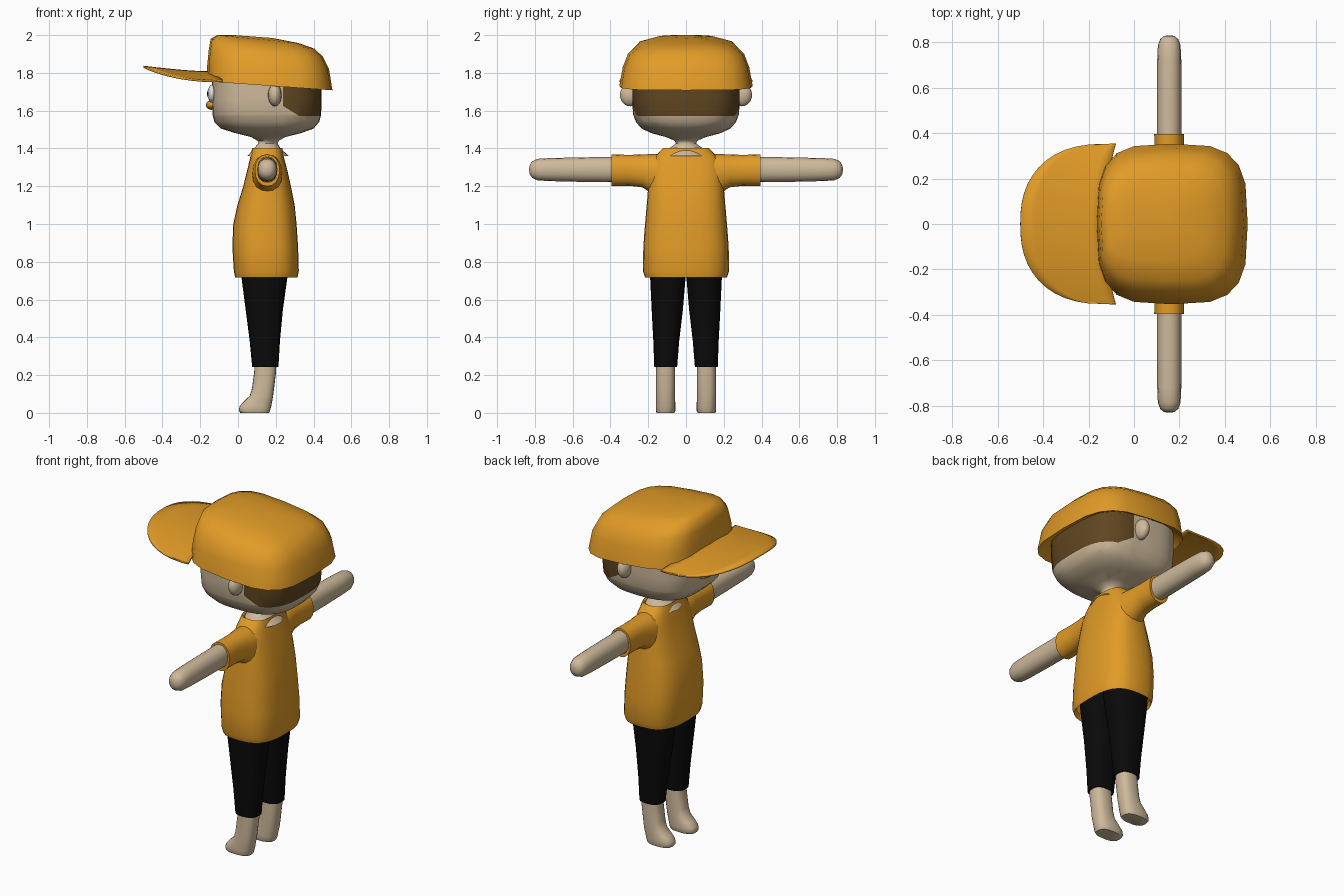
import bpy, bmesh, math
from mathutils import Vector

if "Cube" in bpy.data.objects:
    bpy.data.objects.remove(bpy.data.objects["Cube"])


def material(name, rgb):
    m = bpy.data.materials.new(name)
    m.diffuse_color = (*rgb, 1)
    m.use_nodes = True
    m.node_tree.nodes["Principled BSDF"].inputs["Base Color"].default_value = m.diffuse_color
    return m


SKIN = material("skin", (0.62, 0.49, 0.33))
ORANGE = material("orange cloth", (0.76, 0.33, 0.02))
HAIR = material("brown hair", (0.12, 0.062, 0.015))
BLACK = material("black", (0.003, 0.003, 0.003))
WHITE = material("eye white", (0.75, 0.75, 0.75))


def unit_ring(n, e):
    """Points of a superellipse with half sizes of 1."""
    pts = []
    for i in range(n):
        a = 2 * math.pi * i / n
        c, s = math.cos(a), math.sin(a)
        pts.append((math.copysign(abs(c) ** (2 / e), c),
                    math.copysign(abs(s) ** (2 / e), s)))
    return pts


def flat_ring(x0, x1, y0, y1, zf, zb=None, n=24, e=2.6):
    """Horizontal ring, z running from zf at the face side to zb at the back."""
    zb = zf if zb is None else zb
    cx, rx, cy, ry = (x0 + x1) / 2, (x1 - x0) / 2, (y0 + y1) / 2, (y1 - y0) / 2
    return [Vector((cx + rx * u, cy + ry * v, zf + (zb - zf) * (u + 1) / 2))
            for u, v in unit_ring(n, e)]


def side_ring(y, cx, cz, rx, rz, n=16, e=2.2):
    """Upright ring across the arm direction."""
    return [Vector((cx + rx * u, y, cz + rz * v)) for u, v in unit_ring(n, e)]


def finish(name, bm, mats, angle=45, mirror=False):
    bmesh.ops.recalc_face_normals(bm, faces=bm.faces)
    me = bpy.data.meshes.new(name)
    bm.to_mesh(me)
    bm.free()
    for m in mats:
        me.materials.append(m)
    ob = bpy.data.objects.new(name, me)
    bpy.context.collection.objects.link(ob)
    bpy.ops.object.select_all(action='DESELECT')
    ob.select_set(True)
    bpy.context.view_layer.objects.active = ob
    bpy.ops.object.shade_smooth_by_angle(angle=math.radians(angle))
    if mirror:
        mod = ob.modifiers.new("mirror", 'MIRROR')
        mod.use_axis = (False, True, False)
        mod.use_mirror_merge = False
    return ob


def loft(rings, cap_start=False, cap_end=False):
    bm = bmesh.new()
    loops = [[bm.verts.new(p) for p in r] for r in rings]
    n = len(loops[0])
    for a, b in zip(loops, loops[1:]):
        for i in range(n):
            bm.faces.new((a[i], a[(i + 1) % n], b[(i + 1) % n], b[i]))
    if cap_start:
        bm.faces.new(loops[0])
    if cap_end:
        bm.faces.new(loops[-1])
    return bm


def ellipsoid(name, centre, radii, mat, mirror=False):
    bm = bmesh.new()
    bmesh.ops.create_uvsphere(bm, u_segments=16, v_segments=10, radius=1)
    for v in bm.verts:
        v.co = Vector(c + r * k for c, r, k in zip(centre, radii, v.co))
    finish(name, bm, [mat], 80, mirror)


# Head and neck in one skin, with the hair cut into its back
head = [(0.05, 0.27, 0.115, 1.36, 2), (0.085, 0.225, 0.09, 1.40, 2),
        (0.105, 0.21, 0.055, 1.425, 2), (0.105, 0.215, 0.058, 1.44, 2),
        (0.07, 0.25, 0.105, 1.46, 2.2), (-0.01, 0.33, 0.18, 1.48, 2.5),
        (-0.09, 0.40, 0.235, 1.505, 2.8), (-0.125, 0.43, 0.265, 1.54, 3),
        (-0.135, 0.44, 0.28, 1.58, 3.2), (-0.138, 0.443, 0.286, 1.66, 3.3),
        (-0.138, 0.443, 0.286, 1.80, 3.3)]
bm = loft([flat_ring(x0, x1, -r, r, z, n=32, e=e) for x0, x1, r, z, e in head],
          cap_end=True)
cuts = [(Vector((0.237, 0, 1.7)), Vector((1, 0, 0))),
        (Vector((0.237, 0, 1.625)), Vector((0.05, 0, 0.083)).normalized()),
        (Vector((0.3, 0, 1.572)), Vector((0, 0, 1)))]
for co, no in cuts:
    bmesh.ops.bisect_plane(bm, geom=bm.verts[:] + bm.edges[:] + bm.faces[:],
                           plane_co=co, plane_no=no, dist=1e-5)
for f in bm.faces:
    mid = f.calc_center_median()
    f.material_index = int(all((mid - co).dot(no) > 0 for co, no in cuts))
finish("head", bm, [SKIN, HAIR], 60)

# Ears and face details
ellipsoid("ear", (0.195, 0.295, 1.683), (0.036, 0.055, 0.06), SKIN, True)
ellipsoid("eye", (-0.138, 0.10, 1.69), (0.022, 0.055, 0.048), WHITE, True)
ellipsoid("pupil", (-0.154, 0.09, 1.69), (0.01, 0.02, 0.022), BLACK, True)
ellipsoid("mouth", (-0.14, 0, 1.63), (0.03, 0.07, 0.026), ORANGE)

# Cap crown, its rim turned in towards the head
crown = [(-0.12, 0.43, 0.285, 1.80, 1.75), (-0.165, 0.50, 0.353, 1.755, 1.708),
         (-0.163, 0.482, 0.335, 1.84, 1.82), (-0.155, 0.45, 0.307, 1.92, 1.885),
         (-0.145, 0.405, 0.25, 1.98, 1.928), (-0.11, 0.32, 0.16, 2.0, 1.958),
         (-0.02, 0.18, 0.06, 2.0, 1.985)]
bm = loft([flat_ring(x0, x1, -r, r, zf, zb, n=20, e=3.4)
           for x0, x1, r, zf, zb in crown], cap_end=True)
finish("cap_crown", bm, [ORANGE], 60)

# Curved cap brim
bm = bmesh.new()
rows = []
for i in range(25):
    s = math.sin(math.pi * (i / 24 - 0.5))
    y = 0.352 * s
    outer = -0.12 - 0.38 * max(0, 1 - abs(s) ** 2.4) ** (1 / 2.4)
    inner = -0.13 + 0.05 * s * s
    row = []
    for j in range(7):
        x = inner + (outer - inner) * j / 6
        rise = max(0, (-0.15 - x) / 0.35)
        row.append(bm.verts.new((x, y, 1.803 + 0.03 * rise ** 1.5 - 0.047 * s * s)))
    rows.append(row)
for a, b in zip(rows, rows[1:]):
    for j in range(6):
        bm.faces.new((a[j], a[j + 1], b[j + 1], b[j]))
brim = finish("cap_brim", bm, [ORANGE], 60)
mod = brim.modifiers.new("thickness", 'SOLIDIFY')
mod.thickness = 0.01
mod.offset = 0

# Shirt body, open at hem and collar
shirt = [(0.0, 0.30, 0.205, 0.745), (-0.015, 0.315, 0.217, 0.717),
         (-0.022, 0.322, 0.228, 0.75), (-0.03, 0.318, 0.226, 0.88),
         (-0.025, 0.31, 0.217, 1.0), (-0.003, 0.30, 0.208, 1.1),
         (0.028, 0.28, 0.20, 1.2), (0.05, 0.26, 0.192, 1.29),
         (0.063, 0.245, 0.175, 1.345), (0.07, 0.238, 0.145, 1.378),
         (0.075, 0.235, 0.122, 1.402), (0.085, 0.225, 0.11, 1.395),
         (0.085, 0.225, 0.11, 1.37)]
bm = loft([flat_ring(x0, x1, -r, r, z, n=28, e=2.8) for x0, x1, r, z in shirt])
finish("shirt_body", bm, [ORANGE], 60)

# Sleeves with an inner hem
sleeve = [(0.12, 0.085, 0.11, 1.26), (0.19, 0.078, 0.102, 1.268),
          (0.23, 0.068, 0.087, 1.281), (0.30, 0.065, 0.082, 1.284),
          (0.395, 0.066, 0.084, 1.284), (0.395, 0.054, 0.068, 1.288),
          (0.35, 0.054, 0.068, 1.288)]
bm = loft([side_ring(y, 0.155, cz, rx, rz) for y, rx, rz, cz in sleeve])
finish("sleeve", bm, [ORANGE], 45, True)

# Arms with rounded ends
arm = [(0.34, 0.054, 0.067), (0.55, 0.054, 0.065), (0.72, 0.053, 0.061),
       (0.785, 0.05, 0.057), (0.813, 0.04, 0.045), (0.826, 0.025, 0.028),
       (0.83, 0.008, 0.01)]
bm = loft([side_ring(y, 0.155, 1.288, rx, rz) for y, rx, rz in arm], cap_end=True)
finish("arm", bm, [SKIN], 80, True)

# Trouser legs
leg = [(0.09, 0.20, 0.06, 0.155, 0.29), (0.085, 0.203, 0.057, 0.158, 0.245),
       (0.075, 0.214, 0.047, 0.168, 0.243), (0.062, 0.222, 0.036, 0.173, 0.38),
       (0.04, 0.238, 0.016, 0.182, 0.55), (0.018, 0.262, 0.002, 0.19, 0.72),
       (0.012, 0.275, 0.0, 0.195, 0.84)]
bm = loft([flat_ring(*r, n=20, e=2.5) for r in leg], cap_end=True)
finish("trouser_leg", bm, [BLACK], 60, True)

# Bare ankles and feet
foot = [(0.012, 0.165, 0.062, 0.155, 0.0), (0.004, 0.17, 0.056, 0.16, 0.012),
        (0.008, 0.176, 0.056, 0.16, 0.035), (0.03, 0.181, 0.057, 0.16, 0.06),
        (0.062, 0.186, 0.058, 0.16, 0.09), (0.074, 0.191, 0.058, 0.159, 0.13),
        (0.086, 0.202, 0.057, 0.159, 0.22), (0.088, 0.204, 0.058, 0.158, 0.3)]
bm = loft([flat_ring(*r, n=20, e=2.6) for r in foot], cap_start=True)
finish("foot", bm, [SKIN], 60, True)
